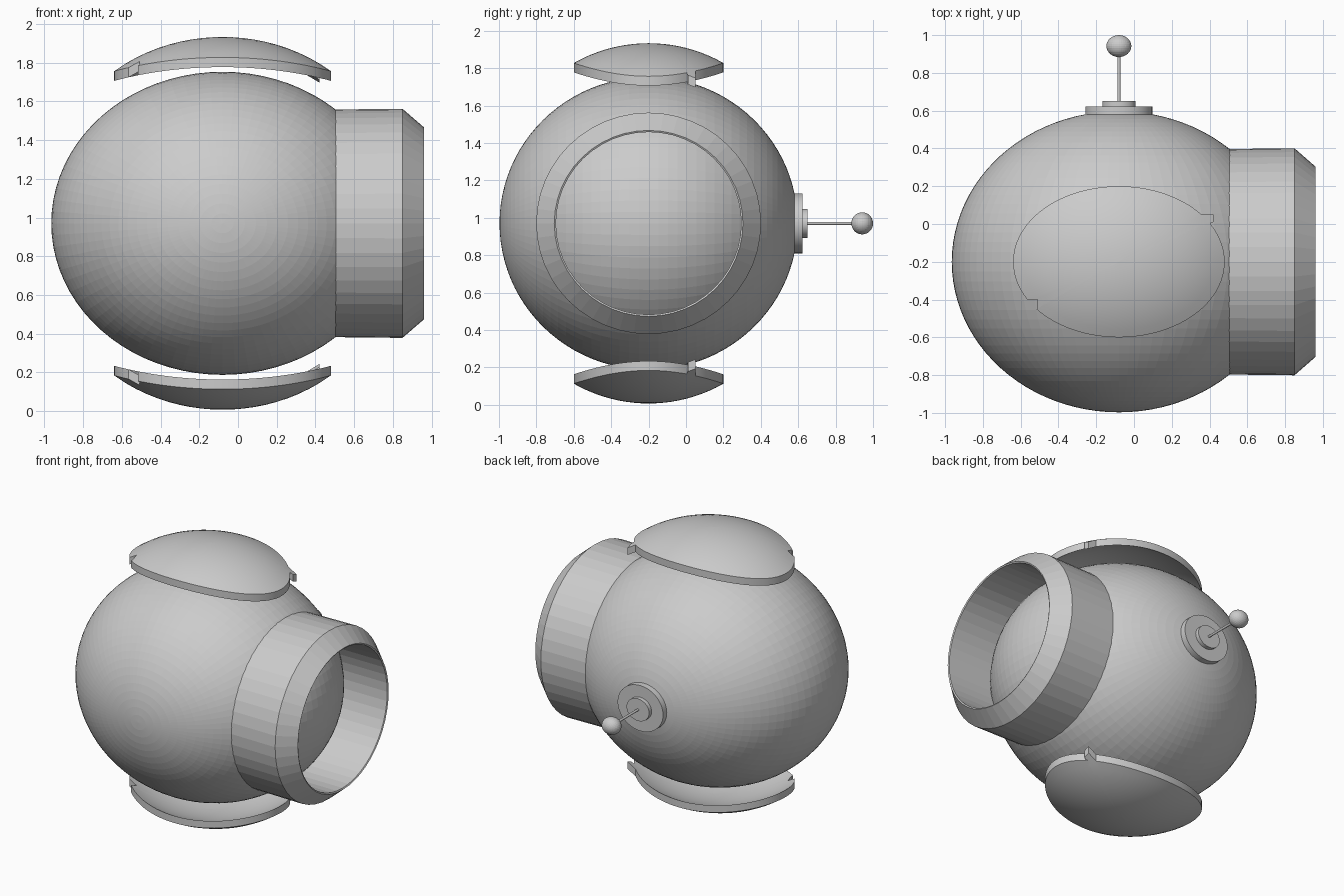
import bpy, bmesh, math
from mathutils import Matrix, Vector

if "Cube" in bpy.data.objects:
    bpy.data.objects.remove(bpy.data.objects["Cube"])

C = Vector((-0.08, -0.2, 0.97))          # body centre
RX, RY, RZ = 0.885, 0.797, 0.783         # body radii

mat = bpy.data.materials.new("light_grey")
mat.diffuse_color = (0.6, 0.6, 0.6, 1)
mat.use_nodes = True
mat.node_tree.nodes["Principled BSDF"].inputs["Base Color"].default_value = mat.diffuse_color


def finish(bm, name, smooth=None):
    bmesh.ops.recalc_face_normals(bm, faces=bm.faces)
    me = bpy.data.meshes.new(name)
    bm.to_mesh(me)
    bm.free()
    ob = bpy.data.objects.new(name, me)
    bpy.context.collection.objects.link(ob)
    me.materials.append(mat)
    if smooth:
        bpy.ops.object.select_all(action='DESELECT')
        ob.select_set(True)
        bpy.context.view_layer.objects.active = ob
        bpy.ops.object.shade_smooth_by_angle(angle=math.radians(smooth))
    return ob


def ball(name, centre, radii, seg, rings):
    # pole points along y
    bm = bmesh.new()
    bmesh.ops.create_uvsphere(bm, u_segments=seg, v_segments=rings, radius=1)
    bm.transform(Matrix.Translation(centre) @ Matrix.Diagonal((*radii, 1))
                 @ Matrix.Rotation(math.pi / 2, 4, 'X'))
    return finish(bm, name)


def disk_y(name, y0, y1, rx, rz, seg):
    bm = bmesh.new()
    bmesh.ops.create_cone(bm, cap_ends=True, segments=seg, radius1=1, radius2=1, depth=1)
    bm.transform(Matrix.Translation((C.x, (y0 + y1) / 2, C.z))
                 @ Matrix.Diagonal((rx, y1 - y0, rz, 1))
                 @ Matrix.Rotation(math.pi / 2, 4, 'X'))
    return finish(bm, name, 30)


# Round body
ball("body", C, (RX, RY, RZ), 80, 48)

# Front collar, revolved around the x axis
profile = [(0.49, 0.588), (0.85, 0.592), (0.96, 0.497), (0.955, 0.488), (0.55, 0.488)]
N = 48
bm = bmesh.new()
loops = []
for x, r in profile:
    loops.append([bm.verts.new((x, C.y + 1.015 * r * math.cos(2 * math.pi * i / N),
                                C.z + r * math.sin(2 * math.pi * i / N))) for i in range(N)])
for k in range(len(loops)):
    a, b = loops[k], loops[(k + 1) % len(loops)]
    for i in range(N):
        j = (i + 1) % N
        bm.faces.new((a[i], a[j], b[j], b[i]))
finish(bm, "collar")


# Curved shell plates above and below, with a small tab and a small notch
def plate_outline():
    A, B = 0.56, 0.40
    ex = lambda y: A * math.sqrt(1 - (y / B) ** 2)
    pts, tab, notch = [], False, False
    for i in range(96):
        t = 2 * math.pi * i / 96
        x, y = A * math.cos(t), B * math.sin(t)
        if x > 0 and y > 0.205 and not tab:
            pts += [(ex(0.21), 0.21), (0.50, 0.21), (0.50, 0.25), (ex(0.25), 0.25)]
            tab = True
        if x < 0 and y < -0.195 and not notch:
            pts += [(-ex(0.2), -0.2), (-0.43, -0.2), (-0.43, -0.25), (-ex(0.25), -0.25)]
            notch = True
        if (x > 0 and 0.205 < y < 0.255) or (x < 0 and -0.255 < y < -0.195):
            continue
        pts.append((x, y))
    return pts


def plate(name, sign):
    pts = plate_outline()
    n, K = len(pts), 10
    bm = bmesh.new()

    def vert(x, y, off):
        h = RZ * math.sqrt(1 - (x / RX) ** 2 - (y / RY) ** 2) + off
        return bm.verts.new((C.x + x, C.y + y, C.z + sign * h))

    rims = []
    for off in (0.18, 0.13):
        rings = [[vert(x * k / K, y * k / K, off) for x, y in pts] for k in range(1, K + 1)]
        mid = vert(0, 0, off)
        for i in range(n):
            j = (i + 1) % n
            bm.faces.new((mid, rings[0][i], rings[0][j]))
            for a, b in zip(rings, rings[1:]):
                bm.faces.new((a[i], b[i], b[j], a[j]))
        rims.append(rings[-1])
    for i in range(n):
        j = (i + 1) % n
        bm.faces.new((rims[0][i], rims[1][i], rims[1][j], rims[0][j]))
    return finish(bm, name, 30)


plate("top_plate", 1)
plate("bottom_plate", -1)

# Rear antenna
disk_y("antenna_base", 0.56, 0.622, 0.177, 0.16, 48)
disk_y("antenna_step", 0.60, 0.65, 0.088, 0.078, 32)
disk_y("antenna_rod", 0.63, 0.92, 0.008, 0.008, 16)
ball("antenna_tip", Vector((C.x, 0.942, C.z)), (0.066, 0.058, 0.059), 32, 16)
